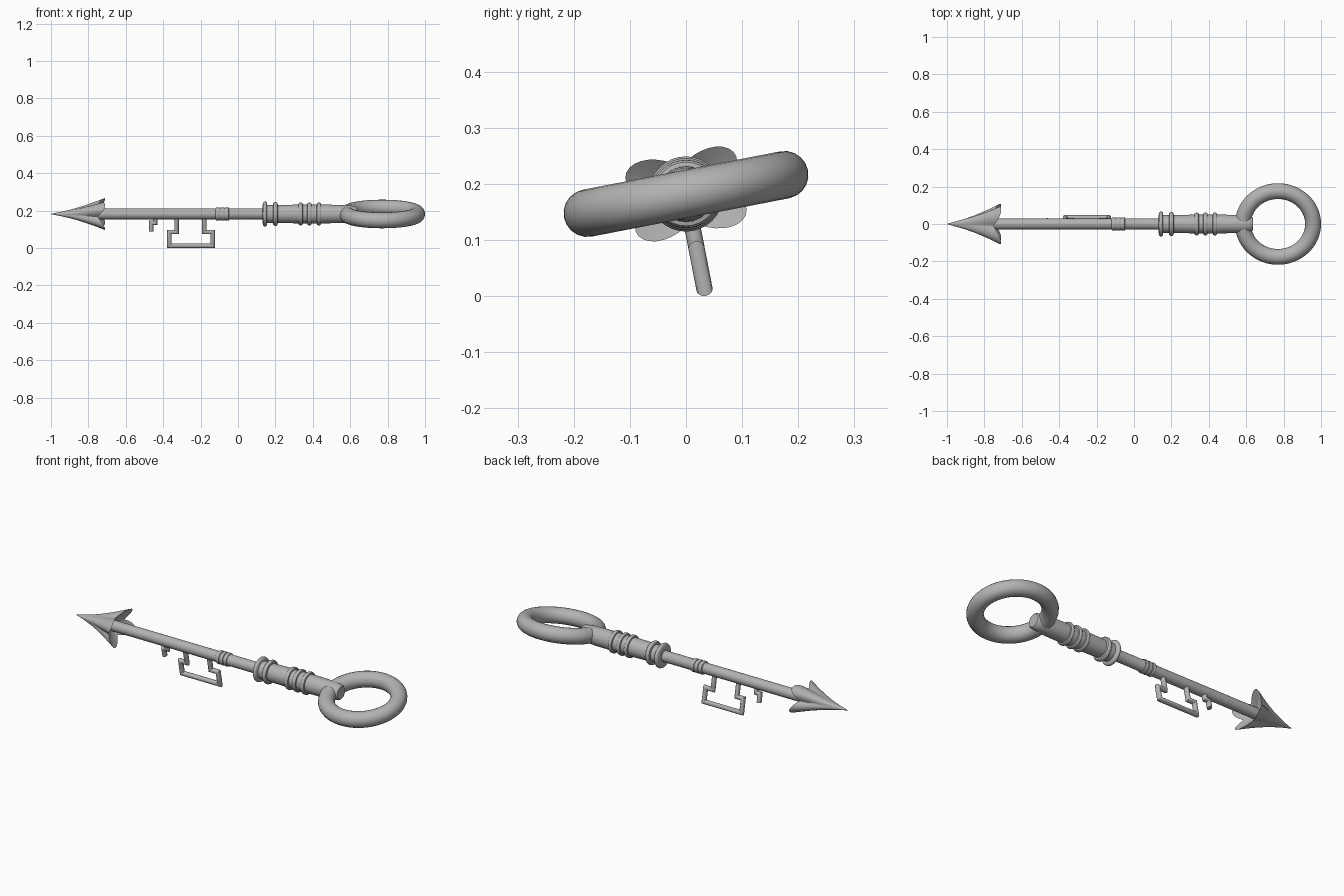
import bpy, bmesh, math
from mathutils import Vector

if "Cube" in bpy.data.objects:
    bpy.data.objects.remove(bpy.data.objects["Cube"])

ROLL, AXIS_Z = math.radians(11), 0.182   # the whole key is rolled about its long axis

metal = bpy.data.materials.new("grey metal")
metal.diffuse_color = (0.45, 0.45, 0.45, 1)
metal.use_nodes = True
metal.node_tree.nodes["Principled BSDF"].inputs["Base Color"].default_value = metal.diffuse_color


def loft(name, rings, closed=False, cap=True, angle=35):
    """Skin a list of vertex rings into one smooth object."""
    bm = bmesh.new()
    rows = [[bm.verts.new(p) for p in r] for r in rings]
    n = len(rows[0])
    pairs = list(zip(rows, rows[1:])) + ([(rows[-1], rows[0])] if closed else [])
    for a, b in pairs:
        for i in range(n):
            j = (i + 1) % n
            bm.faces.new((a[i], a[j], b[j], b[i]))
    if cap and not closed:
        bm.faces.new(rows[0][::-1])
        bm.faces.new(rows[-1])
    bmesh.ops.recalc_face_normals(bm, faces=bm.faces)
    me = bpy.data.meshes.new(name)
    bm.to_mesh(me)
    bm.free()
    me.materials.append(metal)
    ob = bpy.data.objects.new(name, me)
    bpy.context.collection.objects.link(ob)
    ob.rotation_euler.x = ROLL
    ob.location.z = AXIS_Z
    bpy.ops.object.select_all(action='DESELECT')
    ob.select_set(True)
    bpy.context.view_layer.objects.active = ob
    bpy.ops.object.shade_smooth_by_angle(angle=math.radians(angle))
    return ob


def circle(n):
    return [2 * math.pi * i / n for i in range(n)]


def lathe(name, profile, n=32):
    """Turn (x, radius) points around the long axis."""
    return loft(name, [[(x, r * math.cos(a), r * math.sin(a)) for a in circle(n)]
                       for x, r in profile])


def collar(x, half, base, top):
    """Rounded raised band as profile points."""
    return [(x - half, base)] + [
        (x - half * math.cos(k * math.pi / 6), base + (top - base) * math.sin(k * math.pi / 6) ** 0.7)
        for k in range(1, 6)] + [(x + half, base)]


def wire(name, path, rx=0.012, ry=0.0145, n=16):
    """Mitred rod following (x, z) points in the bit plane."""
    pts = [Vector(p) for p in path]
    rings = []
    for i, p in enumerate(pts):
        d0 = (p - pts[i - 1]).normalized() if i else (pts[1] - p).normalized()
        d1 = (pts[i + 1] - p).normalized() if i < len(pts) - 1 else d0
        n0, n1 = Vector((-d0.y, d0.x)), Vector((-d1.y, d1.x))
        m = (n0 + n1) / (1 + n0.dot(n1))
        rings.append([(p.x + m.x * rx * math.cos(a), ry * math.sin(a), p.y + m.y * rx * math.cos(a))
                      for a in circle(n)])
    return loft(name, rings, angle=40)


# Shaft with three fine bands
bands = [p for x in (-0.107, -0.083, -0.059) for p in collar(x, 0.011, 0.031, 0.036)]
lathe("shaft", [(-0.82, 0.029), (-0.12, 0.029)] + bands + [(-0.045, 0.030), (0.15, 0.030)])

# Thick sleeve with five collars, running into the ring
sleeve = [(0.13, 0.028)] + collar(0.144, 0.012, 0.048, 0.067) + collar(0.200, 0.013, 0.048, 0.064)
for x in (0.335, 0.382, 0.433):
    sleeve += collar(x, 0.012, 0.050, 0.061)
lathe("sleeve", sleeve + [(0.54, 0.049), (0.60, 0.046), (0.63, 0.040), (0.637, 0.034)])

# Ring handle
T = 0.0425
loft("ring_handle", [[(0.77 + (0.1875 + T * math.cos(b)) * math.cos(a),
                       (0.179 + T * math.cos(b)) * math.sin(a),
                       T * math.sin(b)) for b in circle(20)] for a in circle(64)], closed=True)


# Arrowhead: cone flaring into four barbs, scooped at the back
def head_ring(t):
    ring = []
    for a in circle(64):
        c = abs(math.sin(2 * a)) ** 1.5
        s = t * (1 + 0.77 * c * t ** 2)
        ring.append((-1 + 0.25 * t + 0.04 * c * t ** 4,
                     0.072 * s * math.cos(a), 0.052 * s * math.sin(a)))
    return ring


rings = [head_ring(t) for t in (0.01, 0.2, 0.4, 0.55, 0.7, 0.8, 0.9, 1.0)]
rings.append([(-0.77, 0.027 * math.cos(a), 0.027 * math.sin(a)) for a in circle(64)])
rings[0] = [(-1.0, y, z) for _, y, z in rings[0]]
loft("arrowhead", rings)

# Key bits: open frame and small stepped tooth
wire("frame_bit", [(-0.328, -0.015), (-0.328, -0.098), (-0.367, -0.098), (-0.367, -0.173),
                   (-0.135, -0.173), (-0.135, -0.098), (-0.180, -0.098), (-0.180, -0.015)])
wire("small_bit", [(-0.442, -0.015), (-0.442, -0.048), (-0.464, -0.048), (-0.464, -0.094)])
